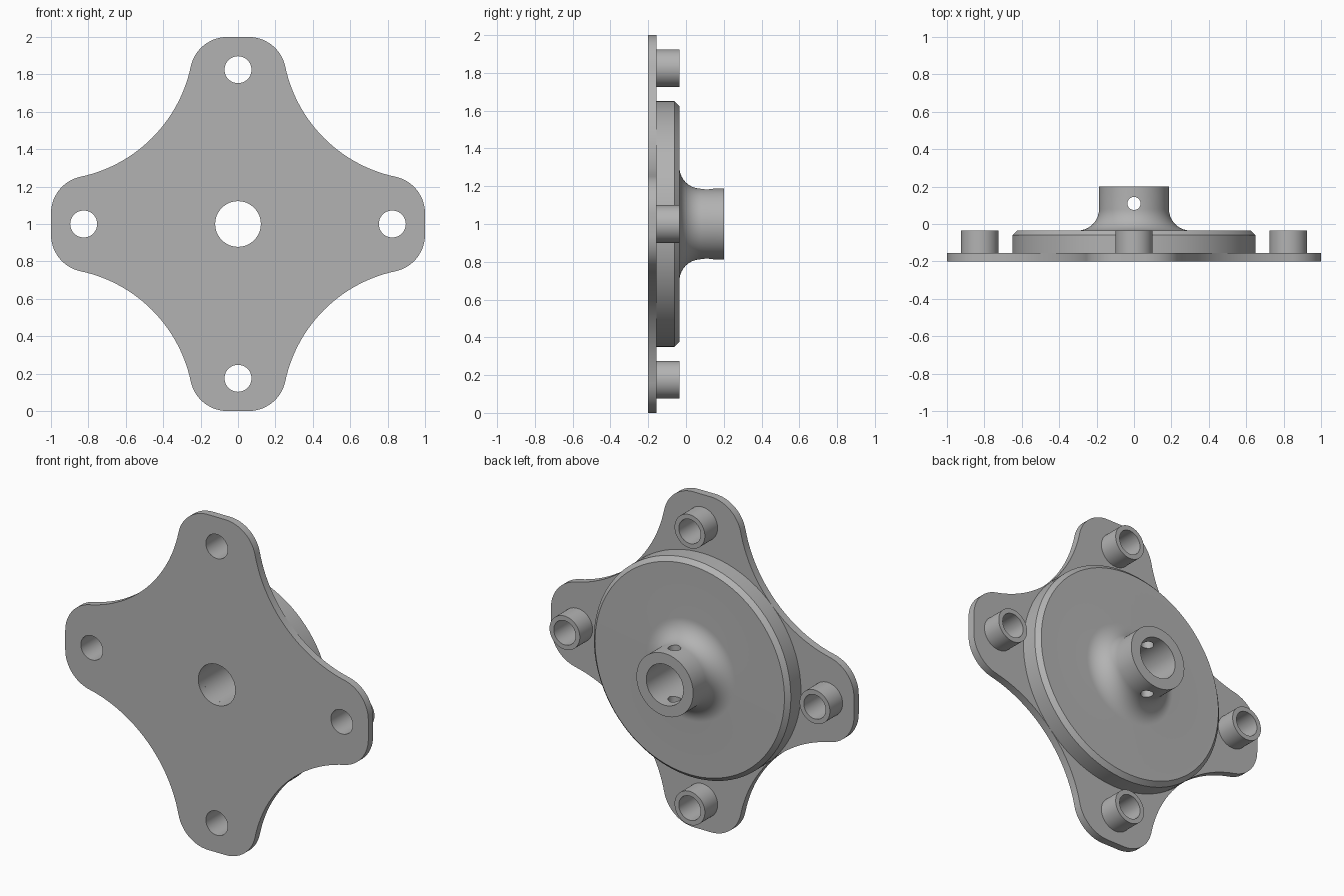
import bpy, bmesh
from math import sin, cos, pi, atan2, radians
from mathutils import Vector, Matrix

cube = bpy.data.objects.get("Cube")
if cube:
    bpy.data.objects.remove(cube, do_unlink=True)

# Single grey finish
grey = bpy.data.materials.new("grey metal")
colour = (0.45, 0.45, 0.45, 1)
grey.diffuse_color = colour
grey.use_nodes = True
grey.node_tree.nodes["Principled BSDF"].inputs["Base Color"].default_value = colour

# Main dimensions (depth runs along y, centre axis at z = 1)
FRONT, PLATE_BACK, DISC_BACK, HUB_BACK = -0.2, -0.155, -0.035, 0.2
BORE, HUB, DISC = 0.122, 0.187, 0.65
BOLT_RING, BOLT_HOLE, BOSS = 0.825, 0.072, 0.1
BOLTS = [(BOLT_RING * cos(k * pi / 2), 1 + BOLT_RING * sin(k * pi / 2)) for k in range(4)]


def make_object(name, bm):
    bmesh.ops.recalc_face_normals(bm, faces=bm.faces)
    mesh = bpy.data.meshes.new(name)
    bm.to_mesh(mesh)
    bm.free()
    mesh.materials.append(grey)
    obj = bpy.data.objects.new(name, mesh)
    bpy.context.collection.objects.link(obj)
    return obj


def activate(obj):
    bpy.ops.object.select_all(action='DESELECT')
    obj.select_set(True)
    bpy.context.view_layer.objects.active = obj


def smooth(obj):
    activate(obj)
    bpy.ops.object.shade_smooth_by_angle(angle=radians(30))


def lathe(name, profile, x=0, z=1, sides=96):
    """Revolve a closed (radius, y) profile around the y direction."""
    bm = bmesh.new()
    rings = [[bm.verts.new((x + r * cos(2 * pi * i / sides), y,
                            z + r * sin(2 * pi * i / sides)))
              for i in range(sides)] for r, y in profile]
    for j, a in enumerate(rings):
        b = rings[(j + 1) % len(rings)]
        for i in range(sides):
            k = (i + 1) % sides
            bm.faces.new((a[i], a[k], b[k], b[i]))
    return make_object(name, bm)


def add_cylinder(bm, radius, depth, matrix):
    bmesh.ops.create_cone(bm, cap_ends=True, segments=64, radius1=radius,
                          radius2=radius, depth=depth, matrix=matrix)


def cut(obj, cutter):
    cutter.hide_render = True
    mod = obj.modifiers.new("holes", 'BOOLEAN')
    mod.operation = 'DIFFERENCE'
    mod.solver = 'EXACT'
    mod.object = cutter
    activate(obj)
    bpy.ops.object.modifier_apply(modifier=mod.name)
    bpy.data.objects.remove(cutter, do_unlink=True)


def arc(cx, cz, r, start, end, steps):
    return [Vector((cx + r * cos(start + (end - start) * i / steps),
                    cz + r * sin(start + (end - start) * i / steps)))
            for i in range(steps + 1)]


# Four-lobed plate: a quarter outline of rounded corner, scoop, rounded corner
CORNER, FLAT, SCOOP = 0.2, 0.057, 0.764
lean = atan2(CORNER, 1 - FLAT)
quarter = arc(1 - CORNER, FLAT, CORNER, 0, pi / 2 - lean, 14)
quarter += arc(1, 1, SCOOP, 1.5 * pi - lean, pi + lean, 28)[1:-1]
quarter += arc(FLAT, 1 - CORNER, CORNER, lean, pi / 2, 14)

bm = bmesh.new()
outline = []
for k in range(4):
    turn = Matrix.Rotation(k * pi / 2, 2)
    for p in quarter:
        q = turn @ p
        outline.append(bm.verts.new((q.x, FRONT, 1 + q.y)))
face = bm.faces.new(outline)
extruded = bmesh.ops.extrude_face_region(bm, geom=[face])["geom"]
bmesh.ops.translate(bm, vec=(0, PLATE_BACK - FRONT, 0),
                    verts=[v for v in extruded if isinstance(v, bmesh.types.BMVert)])
plate = make_object("lobed_plate", bm)

# Centre bore and bolt holes through the plate
bm = bmesh.new()
for x, z, r in [(0, 1, BORE)] + [(x, z, BOLT_HOLE) for x, z in BOLTS]:
    add_cylinder(bm, r, 0.4, Matrix.Translation((x, FRONT, z)) @ Matrix.Rotation(pi / 2, 4, 'X'))
cut(plate, make_object("plate_cutter", bm))
smooth(plate)

# Chamfered disc flowing through a fillet into the hub
FILLET, CHAMFER = 0.115, 0.025
profile = [(BORE, PLATE_BACK), (DISC, PLATE_BACK),
           (DISC, DISC_BACK - CHAMFER), (DISC - CHAMFER, DISC_BACK)]
profile += [tuple(p) for p in arc(HUB + FILLET, DISC_BACK + FILLET, FILLET, 1.5 * pi, pi, 14)]
profile += [(HUB, HUB_BACK), (BORE, HUB_BACK)]
hub = lathe("disc_and_hub", profile)

# Vertical set-screw holes through both hub walls
bm = bmesh.new()
add_cylinder(bm, 0.035, 0.6, Matrix.Translation((0, 0.11, 1)))
cut(hub, make_object("screw_cutter", bm))
smooth(hub)

# Tubular bosses behind the bolt holes
for side, (x, z) in zip(("left", "top", "right", "bottom"), BOLTS):
    smooth(lathe(side + "_boss", [(BOLT_HOLE, PLATE_BACK), (BOSS, PLATE_BACK),
                                  (BOSS, DISC_BACK), (BOLT_HOLE, DISC_BACK)], x, z, 64))
